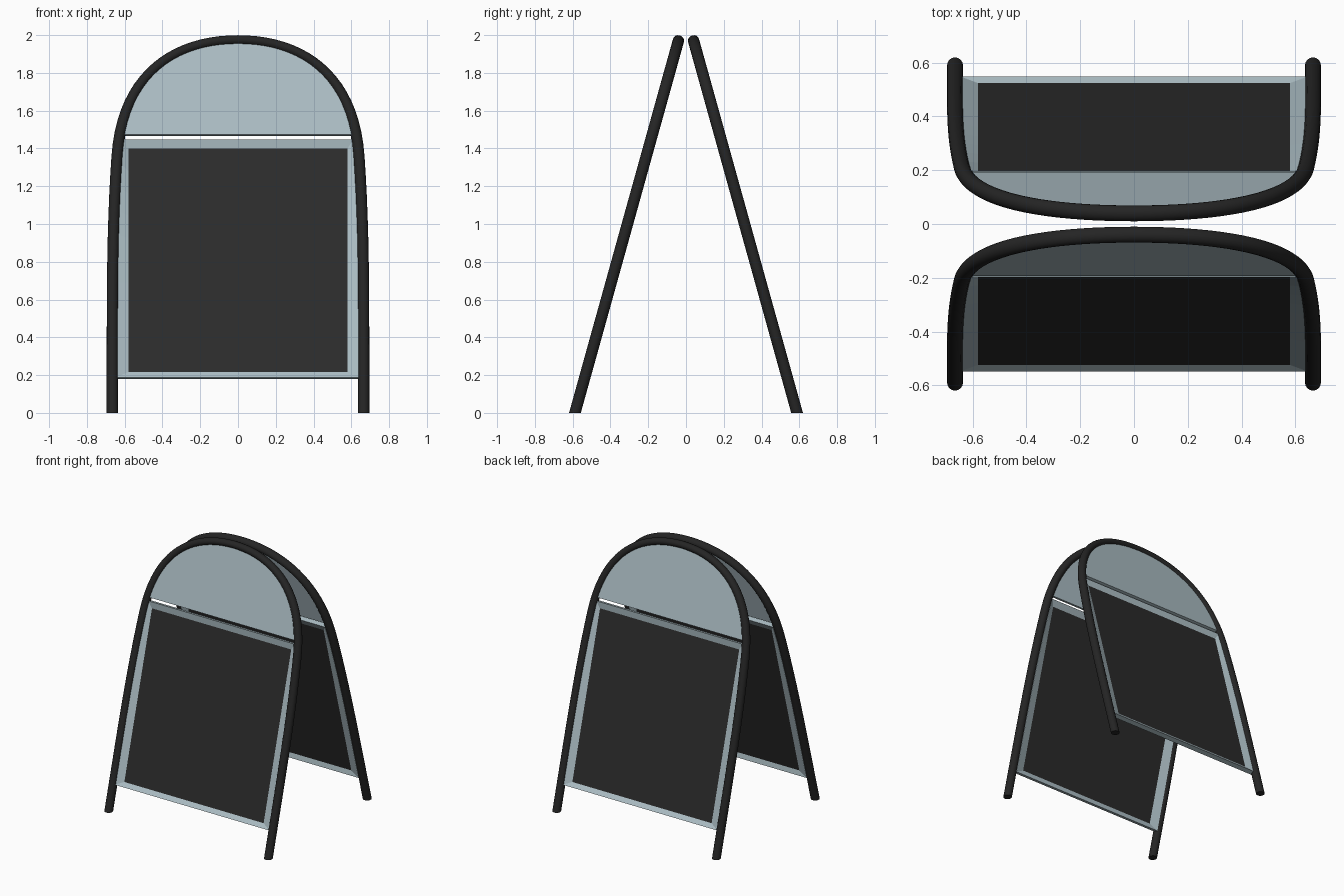
import bpy, bmesh, math
from mathutils import Vector

if "Cube" in bpy.data.objects:
    bpy.data.objects.remove(bpy.data.objects["Cube"])

FOOT_Y, SLOPE = 0.588, 0.278            # each leaf leans inward with height
ANGLE = math.atan(SLOPE)
NORMAL = Vector((0, -math.cos(ANGLE), math.sin(ANGLE)))   # outward face of front leaf


def material(name, rgb):
    m = bpy.data.materials.new(name)
    m.diffuse_color = (*rgb, 1)
    m.use_nodes = True
    m.node_tree.nodes["Principled BSDF"].inputs["Base Color"].default_value = m.diffuse_color
    return m


BLACK = material("black_tube", (0.018, 0.018, 0.018))
BOARD = material("dark_board", (0.024, 0.024, 0.024))
METAL = material("pale_metal", (0.41, 0.51, 0.55))


def bezier(pts, n):
    out = []
    for i in range(n + 1):
        t = i / n
        w = ((1 - t)**3, 3*t*(1 - t)**2, 3*t*t*(1 - t), t**3)
        out.append((sum(a*p[0] for a, p in zip(w, pts)),
                    sum(a*p[1] for a, p in zip(w, pts))))
    return out


# half of the tube centre line as (x, height), from foot to crown
HALF = [(0.665, 0)] + bezier([(0.665, 0.3), (0.665, 0.7), (0.664, 1.01), (0.64, 1.36)], 10)
HALF += bezier([(0.64, 1.36), (0.61, 1.80), (0.33, 1.973), (0, 1.973)], 20)[1:]
PATH = HALF + [(-x, z) for x, z in reversed(HALF[:-1])]


def leaf(x, z, depth=0.0):
    return Vector((x, -FOOT_Y + SLOPE*z, z)) + NORMAL*depth


def half_width(z):
    for (x0, z0), (x1, z1) in zip(HALF, HALF[1:]):
        if z0 <= z <= z1:
            return x0 + (x1 - x0)*(z - z0)/(z1 - z0)


def make(name, rings, mat, side, closed, smooth=False):
    """Skin equal-length rings; side -1 gives the front leaf, +1 the back."""
    bm = bmesh.new()
    rows = [[bm.verts.new((p.x, -side*p.y, p.z)) for p in r] for r in rings]
    n = len(rows[0])
    pairs = list(zip(rows, rows[1:])) + ([(rows[-1], rows[0])] if closed else [])
    for a, b in pairs:
        for i in range(n):
            j = (i + 1) % n
            bm.faces.new((a[i], a[j], b[j], b[i]))
    if not closed:
        bm.faces.new(rows[0])
        bm.faces.new(rows[-1])
    bmesh.ops.recalc_face_normals(bm, faces=bm.faces)
    me = bpy.data.meshes.new(name)
    bm.to_mesh(me)
    bm.free()
    me.materials.append(mat)
    ob = bpy.data.objects.new(name, me)
    bpy.context.collection.objects.link(ob)
    if smooth:
        bpy.ops.object.select_all(action='DESELECT')
        ob.select_set(True)
        bpy.context.view_layer.objects.active = ob
        bpy.ops.object.shade_smooth_by_angle(angle=math.radians(40))


def tube_rings(sides=16):
    centres = [leaf(x, z) for x, z in PATH]
    up = Vector((0, math.sin(ANGLE), math.cos(ANGLE)))
    rings = []
    for i, c in enumerate(centres):
        t = (centres[min(i + 1, len(centres) - 1)] - centres[max(i - 1, 0)]).normalized()
        across = t.cross(NORMAL)
        r = 0.03 - 0.004*abs(across.z)      # slightly flattened at the crown
        ring = []
        for k in range(sides):
            a = 2*math.pi*k/sides
            p = c + across*r*math.cos(a) + NORMAL*0.03*math.sin(a)
            if i in (0, len(centres) - 1):  # feet cut level with the ground
                p -= up*(p.z/up.z)
            ring.append(p)
        rings.append(ring)
    return rings


def plate(outline, front, back):
    return [[leaf(x, z, d) for x, z in outline] for d in (front, back)]


# outline of the arched header, filling the tube above the gap
Z_HEAD = 1.47
right = [(half_width(Z_HEAD), Z_HEAD)] + [p for p in HALF if p[1] > Z_HEAD + 0.01]
HEADER = right + [(-x, z) for x, z in reversed(right[:-1])]

# matching outer and inner loops of the poster frame
Z0, Z1, IN_X, IN0, IN1, STEPS = 0.185, 1.445, 0.58, 0.218, 1.40, 10
outer, inner = [], []
for i in range(STEPS + 1):
    t = i/STEPS
    z = Z0 + (Z1 - Z0)*t
    outer.append((half_width(z) - 0.02, z))
    inner.append((IN_X, IN0 + (IN1 - IN0)*t))
outer += [(-x, z) for x, z in reversed(outer)]
inner += [(-x, z) for x, z in reversed(inner)]
SHIFT = -0.006


def loop(pts, d):
    return [leaf(x, z, d + SHIFT) for x, z in pts]


for side, tag in ((1, "front"), (-1, "back")):
    make(tag + "_tube_frame", tube_rings(), BLACK, side, False, True)
    make(tag + "_header_panel", plate(HEADER, 0.014, -0.014), METAL, side, False)
    # bevelled rim sloping down to the board on both faces
    make(tag + "_poster_rim", [loop(outer, 0.018), loop(inner, 0.002),
                               loop(inner, -0.002), loop(outer, -0.018)], METAL, side, True)
    board = [(IN_X, IN0), (IN_X, IN1), (-IN_X, IN1), (-IN_X, IN0)]
    make(tag + "_poster_board", [loop(board, 0.002), loop(board, -0.002)], BOARD, side, False)
